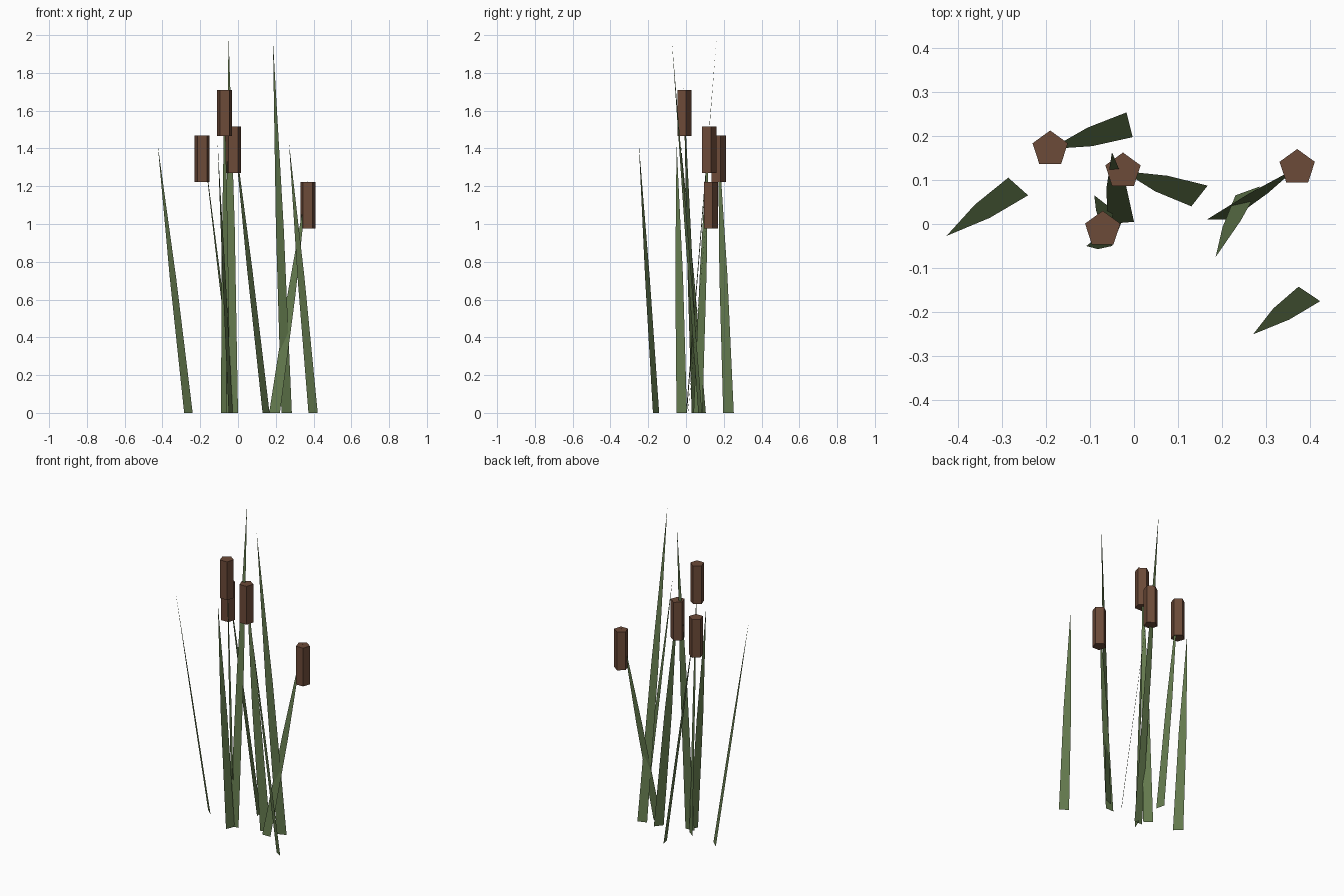
import bpy, math
from mathutils import Vector

if "Cube" in bpy.data.objects:
    bpy.data.objects.remove(bpy.data.objects["Cube"])


def material(name, rgb):
    m = bpy.data.materials.new(name)
    m.diffuse_color = (*rgb, 1)
    m.use_nodes = True
    m.node_tree.nodes["Principled BSDF"].inputs["Base Color"].default_value = m.diffuse_color
    return m


GREEN = material("reed_green", (0.127, 0.195, 0.076))
BROWN = material("seed_head_brown", (0.150, 0.069, 0.040))


def make_object(name, verts, faces, mat):
    mesh = bpy.data.meshes.new(name)
    mesh.from_pydata(verts, [], faces)
    mesh.materials.append(mat)
    bpy.context.collection.objects.link(bpy.data.objects.new(name, mesh))


def blade(name, a, b, tip):
    """Flat leaf: base edge a-b on the ground, 3/4 width halfway up, then a point."""
    a, b, tip = Vector((*a, 0)), Vector((*b, 0)), Vector(tip)
    centre = (a + b) / 2
    middle, half = (centre + tip) / 2, (b - a) * 0.375
    make_object(name, [a, b, middle + half, middle - half, tip],
                [(0, 1, 2, 3), (3, 2, 4)], GREEN)


def seed_head(name, x, y, top, radius=0.042, height=0.245):
    """Upright five-sided prism with one corner facing the back."""
    ring = [(x + radius * math.cos(math.radians(90 + 72 * i)),
             y + radius * math.sin(math.radians(90 + 72 * i))) for i in range(5)]
    verts = [(*p, z) for z in (top - height, top) for p in ring]
    faces = [(i, (i + 1) % 5, 5 + (i + 1) % 5, 5 + i) for i in range(5)]
    make_object(name, verts, faces + [(4, 3, 2, 1, 0), (5, 6, 7, 8, 9)], BROWN)


# Bare leaves: two base corners and the tip
leaves = [
    ((-0.285, 0.105), (-0.24, 0.065), (-0.425, -0.027, 1.42)),
    ((0.23, 0.065), (0.285, 0.085), (0.185, -0.075, 1.97)),
    ((-0.06, 0.0), (0.0, 0.005), (-0.05, 0.163, 2.0)),
    ((-0.05, -0.05), (-0.028, 0.005), (-0.108, -0.05, 1.43)),
    ((0.373, -0.142), (0.422, -0.175), (0.27, -0.25, 1.43)),
]
for i, leaf in enumerate(leaves, 1):
    blade(f"leaf_{i}", *leaf)

# Stalks carrying a seed head: two base corners, head centre and head top
stalks = [
    ((-0.017, 0.253), (-0.003, 0.197), (-0.19, 0.17), 1.468),
    ((0.13, 0.04), (0.167, 0.087), (-0.025, 0.12), 1.515),
    ((0.165, 0.01), (0.222, 0.011), (0.37, 0.128), 1.222),
    ((-0.09, 0.065), (-0.045, 0.03), (-0.071, -0.012), 1.71),
]
for i, (a, b, head, top) in enumerate(stalks, 1):
    blade(f"stalk_{i}", a, b, (*head, top + 0.01))
    seed_head(f"seed_head_{i}", *head, top)
